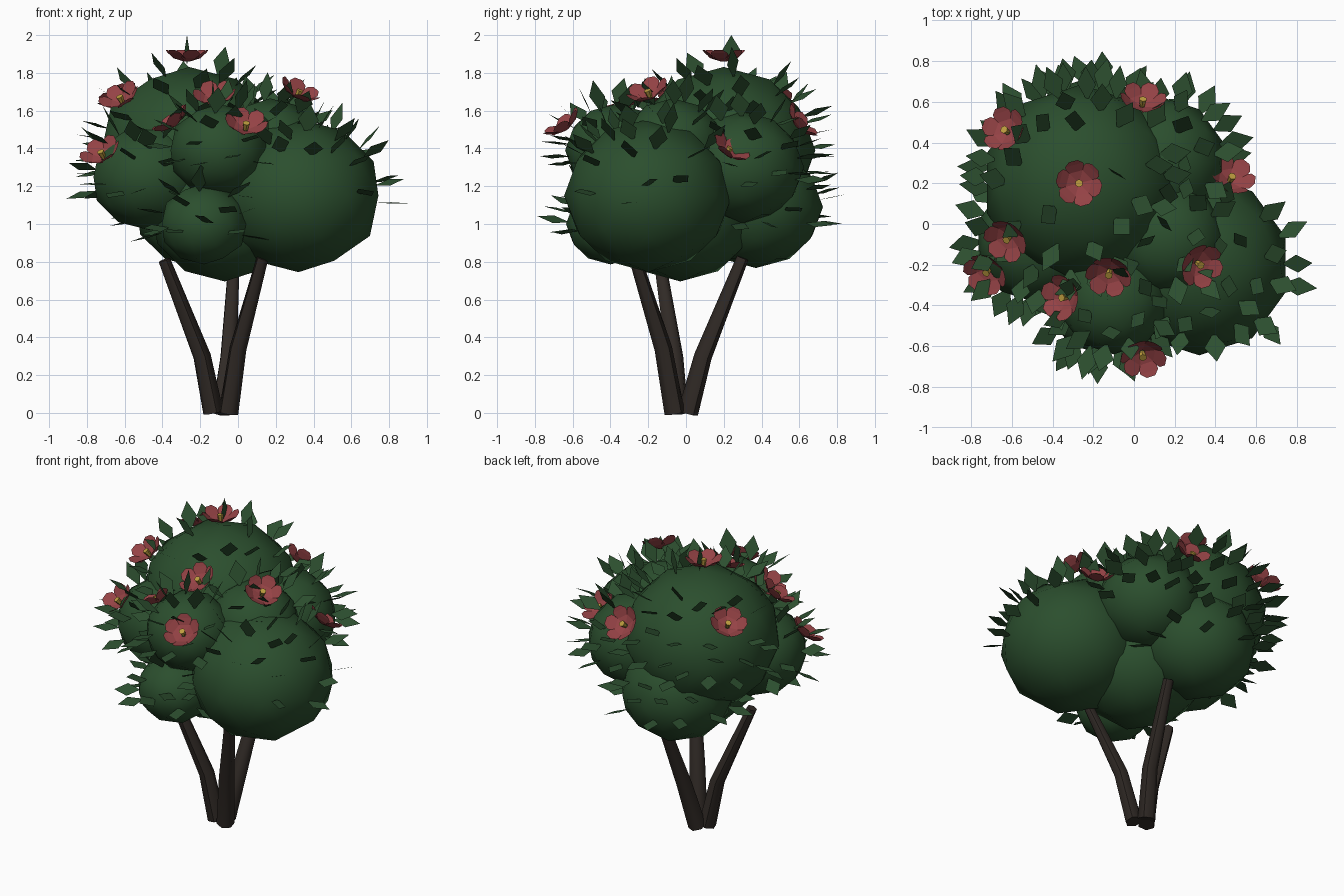
import bpy, bmesh, math, random
from mathutils import Vector, Quaternion

random.seed(5)
UP = Vector((0, 0, 1))

cube = bpy.data.objects.get("Cube")
if cube:
    bpy.data.objects.remove(cube, do_unlink=True)


def material(name, r, g, b):
    m = bpy.data.materials.new(name)
    m.use_nodes = True
    m.diffuse_color = (r, g, b, 1)
    bsdf = next(n for n in m.node_tree.nodes if n.type == "BSDF_PRINCIPLED")
    bsdf.inputs["Base Color"].default_value = (r, g, b, 1)
    bsdf.inputs["Roughness"].default_value = 0.9
    return m


BARK = material("dark_bark", 0.03, 0.023, 0.019)
FOLIAGE = material("foliage_green", 0.024, 0.077, 0.027)
LEAF = material("leaf_green", 0.026, 0.079, 0.029)
PETAL = material("petal_red", 0.3, 0.055, 0.06)
STAMEN = material("stamen_yellow", 0.52, 0.34, 0.05)


def finish(bm, name, *mats):
    mesh = bpy.data.meshes.new(name)
    bm.to_mesh(mesh)
    bm.free()
    for m in mats:
        mesh.materials.append(m)
    obj = bpy.data.objects.new(name, mesh)
    bpy.context.collection.objects.link(obj)
    return obj


# Foliage clumps: name, centre, radius, leaf count
SQUASH = 0.91
clumps = [
    ("crown", (-0.26, 0.2, 1.39), 0.485, 42),
    ("left_front", (0.32, -0.2, 1.15), 0.445, 22),
    ("right_side", (-0.47, -0.08, 1.25), 0.31, 22),
    ("front_upper", (-0.1, -0.37, 1.39), 0.27, 20),
    ("front_lower", (-0.18, -0.4, 1.0), 0.235, 14),
    ("core", (-0.07, -0.03, 1.06), 0.4, 0),
    ("back_lower", (-0.2, 0.37, 1.09), 0.355, 14),
    ("back_left", (0.13, 0.3, 1.3), 0.325, 18),
    ("upper_left", (0.17, -0.07, 1.41), 0.28, 14),
]
for name, centre, radius, count in clumps:
    bm = bmesh.new()
    bmesh.ops.create_icosphere(bm, subdivisions=2, radius=radius)
    bmesh.ops.scale(bm, vec=(1, 1, SQUASH), verts=bm.verts)
    bmesh.ops.translate(bm, vec=centre, verts=bm.verts)
    for f in bm.faces:
        f.smooth = True
    finish(bm, "foliage_" + name, FOLIAGE)


def buried(p, own):
    for name, centre, radius, count in clumps:
        d = p - Vector(centre)
        d.z /= SQUASH
        if name != own and d.length < radius:
            return True
    return False


# Diamond leaves sticking out of the clumps, broad side up with a little roll
def add_leaf(bm, root, direction, length, width):
    side = direction.cross(UP)
    if side.length < 0.35:
        a = random.uniform(0, math.tau)
        side = direction.cross(Vector((math.cos(a), math.sin(a), 0)))
    side = Quaternion(direction, random.uniform(-0.4, 0.4)) @ side.normalized() * width / 2
    mid = root + direction * length * 0.5
    pts = (root, mid + side, root + direction * length, mid - side)
    bm.faces.new([bm.verts.new(p) for p in pts])


bm = bmesh.new()
roots = []
for name, centre, radius, count in clumps:
    placed = tries = 0
    while placed < count and tries < 1500:
        tries += 1
        n = Vector([random.gauss(0, 1) for i in range(3)]).normalized()
        root = Vector(centre) + Vector((n.x, n.y, n.z * SQUASH)) * radius * 0.92
        if n.z < -0.3 or buried(root + n * 0.06, name):
            continue
        if any((root - r).length < 0.1 for r in roots):
            continue
        # The broad outer face of the big clump stays nearly bare
        if name == "left_front" and n.z < 0.5 and abs(n.y + 0.2) > 0.6:
            continue
        wobble = Vector([random.uniform(-s, s) for s in (0.25, 0.25, 0.12)])
        direction = (Vector((n.x, n.y, n.z * 0.8)) + wobble + UP * 0.06).normalized()
        add_leaf(bm, root, direction, random.uniform(0.15, 0.19), random.uniform(0.09, 0.115))
        roots.append(root)
        placed += 1
add_leaf(bm, Vector((-0.27, 0.24, 1.84)), UP, 0.16, 0.1)
finish(bm, "leaves", LEAF)


# Flowers: six broad cupped petals around a yellow centre
def build_flower(index, position, facing):
    pos = Vector(position)
    normal = Vector(facing).normalized()
    u = normal.orthogonal().normalized()
    v = normal.cross(u)
    bm = bmesh.new()
    # Petal outline: distance out, half width, rise
    outline = [(0.012, 0.008, 0), (0.058, 0.045, 0.018), (0.093, 0.046, 0.045), (0.112, 0.022, 0.062)]
    for k in range(6):
        a = math.tau * k / 6
        out = u * math.cos(a) + v * math.sin(a)
        side = normal.cross(out)
        rows = [[bm.verts.new(pos + out * r + side * w * s + normal * h) for s in (-1, 1)]
                for r, w, h in outline]
        for lo, hi in zip(rows, rows[1:]):
            bm.faces.new((lo[0], hi[0], hi[1], lo[1]))
    petals = set(bm.faces)
    turn = normal.to_track_quat("Z", "Y").to_matrix().to_4x4()
    cone = bmesh.ops.create_cone(bm, cap_ends=True, segments=6, radius1=0.012,
                                 radius2=0.02, depth=0.045, matrix=turn)
    bmesh.ops.translate(bm, vec=pos + normal * 0.022, verts=cone["verts"])
    for f in bm.faces:
        f.material_index = 0 if f in petals else 1
    finish(bm, "flower_%d" % index, PETAL, STAMEN)


# Flower base and the way it faces
flowers = [
    ((-0.27, 0.2, 1.86), (0, 0, 1)),
    ((0.04, -0.63, 1.5), (0.1, -0.6, 0.8)),
    ((-0.12, -0.23, 1.65), (-0.1, -0.5, 0.8)),
    ((0.31, -0.19, 1.67), (0.4, -0.3, 0.8)),
    ((-0.62, 0.45, 1.64), (-0.4, 0.3, 0.8)),
    ((0.04, 0.58, 1.52), (0.1, 0.75, 0.6)),
    ((0.47, 0.21, 1.37), (0.3, 0.55, 0.75)),
    ((-0.71, -0.22, 1.35), (-0.4, -0.5, 0.75)),
    ((-0.33, -0.36, 1.52), (-0.6, -0.05, 0.8)),
    ((-0.61, -0.06, 1.64), (-0.4, -0.45, 0.8)),
]
for i, (p, facing) in enumerate(flowers):
    build_flower(i + 1, p, facing)


# Three bent, tapering stems
stems = {
    "right": [(-0.13, -0.04, 0), (-0.19, -0.06, 0.3), (-0.39, -0.14, 0.81)],
    "front": [(-0.05, -0.06, 0), (0.0, -0.12, 0.34), (0.13, -0.27, 0.82)],
    "back": [(-0.09, 0.01, 0), (-0.05, 0.09, 0.3), (-0.02, 0.3, 0.82)],
}
for name, path in stems.items():
    curve = bpy.data.curves.new("stem_" + name, "CURVE")
    curve.dimensions = "3D"
    curve.bevel_depth = 0.05
    curve.bevel_resolution = 1
    curve.use_fill_caps = True
    spline = curve.splines.new("POLY")
    spline.points.add(len(path) - 1)
    for point, co, r in zip(spline.points, path, (1.1, 0.95, 0.65)):
        point.co = (*co, 1)
        point.radius = r
    stem = bpy.data.objects.new("stem_" + name, curve)
    bpy.context.collection.objects.link(stem)
    curve.materials.append(BARK)
    bpy.ops.object.select_all(action="DESELECT")
    stem.select_set(True)
    bpy.context.view_layer.objects.active = stem
    bpy.ops.object.convert(target="MESH")
    bpy.ops.object.shade_smooth_by_angle(angle=math.radians(60))
